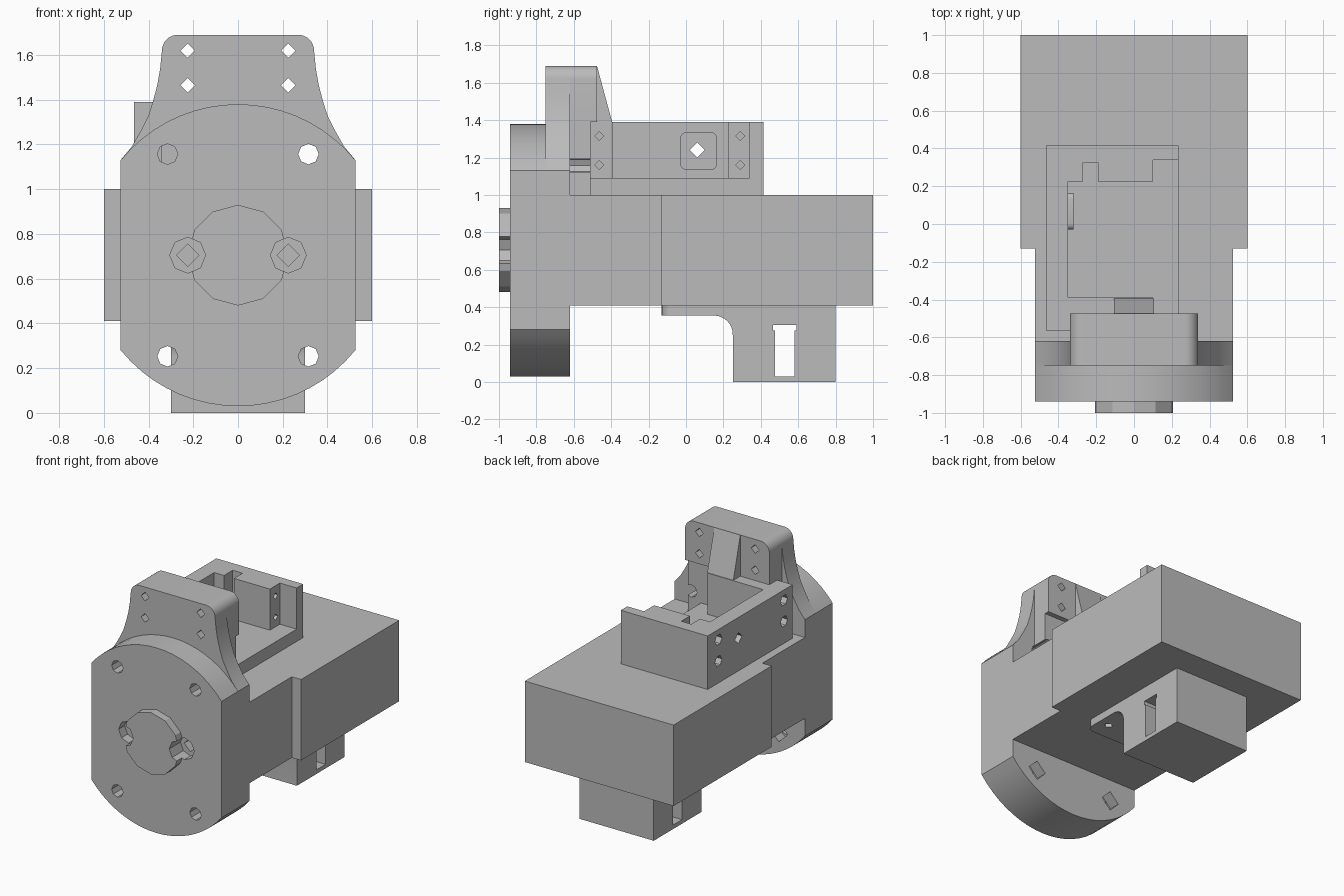
import bpy, bmesh, math
from mathutils import Matrix, Vector

if "Cube" in bpy.data.objects:
    bpy.data.objects.remove(bpy.data.objects["Cube"])

grey = bpy.data.materials.new("plain grey")
grey.use_nodes = True
grey.diffuse_color = (0.5, 0.5, 0.5, 1)
grey.node_tree.nodes["Principled BSDF"].inputs["Base Color"].default_value = (0.5, 0.5, 0.5, 1)


def make(name, bm):
    bmesh.ops.recalc_face_normals(bm, faces=bm.faces)
    mesh = bpy.data.meshes.new(name)
    bm.to_mesh(mesh)
    bm.free()
    mesh.materials.append(grey)
    ob = bpy.data.objects.new(name, mesh)
    bpy.context.collection.objects.link(ob)
    return ob


def box(name, x, y, z):
    bm = bmesh.new()
    bmesh.ops.create_cube(bm, size=1)
    for v in bm.verts:
        v.co = [(r[0] + r[1]) / 2 + c * (r[1] - r[0]) for c, r in zip(v.co, (x, y, z))]
    return make(name, bm)


def prism(name, points, axis, a, b):
    """Extrude a 2D outline along an axis from a to b."""
    bm = bmesh.new()
    place = {"x": lambda p: (a, p[0], p[1]), "y": lambda p: (p[0], a, p[1]),
             "z": lambda p: (p[0], p[1], a)}[axis]
    face = bm.faces.new([bm.verts.new(place(p)) for p in points])
    out = bmesh.ops.extrude_face_region(bm, geom=[face])
    step = Vector([(b - a) * (axis == k) for k in "xyz"])
    bmesh.ops.translate(bm, vec=step, verts=[g for g in out["geom"] if isinstance(g, bmesh.types.BMVert)])
    return make(name, bm)


def arc(cx, cz, r, start, end, n=8):
    angles = [math.radians(start + (end - start) * i / n) for i in range(n + 1)]
    return [(cx + r * math.cos(t), cz + r * math.sin(t)) for t in angles]


def drill(axis, u, v, r, a, b, sides=4):
    return prism("drill", arc(u, v, r, 0, 360, sides)[:-1], axis, a, b)


def cut(ob, cutters):
    for c in cutters:
        c.hide_render = True
        mod = ob.modifiers.new("cut", "BOOLEAN")
        mod.operation, mod.solver, mod.object = "DIFFERENCE", "EXACT", c
        bpy.context.view_layer.objects.active = ob
        bpy.ops.object.modifier_apply(modifier=mod.name)
        bpy.data.objects.remove(c)
    return ob


def mirrored(points):
    return points + [(-x, z) for x, z in reversed(points)]


SIDES = (-1, 1)
AXIS_Z = 0.705

# Housing: wide rear block and narrower neck
box("rear_housing", (-0.6, 0.6), (-0.13, 1), (0.41, 1))
box("front_housing", (-0.525, 0.525), (-0.62, -0.13), (0.41, 1))


# Cutters shared by the flange, the boss and the bracket
def shaft_pockets():
    out = []
    for s in SIDES:
        out.append(drill("y", s * 0.225, AXIS_Z, 0.08, -1.1, -0.87, 8))
        out.append(drill("y", s * 0.225, AXIS_Z, 0.05, -0.9, -0.75))
    return out


def bolts(z, back):
    return [drill("y", s * 0.315, z, 0.046, -1.1, back, 8) for s in SIDES]


def bracket_holes():
    return [drill("y", s * 0.225, z, 0.032, -0.9, -0.3) for s in SIDES for z in (1.465, 1.62)]


# Round front flange with flat sides
half = math.degrees(math.acos(0.525 / 0.675))
outline = mirrored(arc(0, AXIS_Z, 0.675, -half, -90, 9)[::-1][1:]
                   + arc(0, AXIS_Z, 0.675, half, 90, 9)[:-1])
outline = arc(0, AXIS_Z, 0.675, half, 180 - half, 18) + arc(0, AXIS_Z, 0.675, 180 + half, 360 - half, 18)
lower = [p for p in outline if p[1] < 1.12] + [(0.525, 1.0), (-0.525, 1.0)]
flange = prism("front_flange", outline, "y", -0.94, -0.75)
cut(flange, shaft_pockets() + bolts(1.157, -0.5) + bolts(0.253, -0.5))
flange_back = prism("flange_back", lower, "y", -0.75, -0.62)
nuts = [drill("y", s * 0.315, 0.253, 0.07, -0.7, -0.5) for s in SIDES]
cut(flange_back, bolts(0.253, -0.5) + nuts)

# Central boss
boss = prism("centre_boss", arc(0, AXIS_Z, 0.225, 90, 450, 12)[:-1], "y", -1, -0.94)
cut(boss, shaft_pockets())

# Upright bracket: flared plate, ears, and rib
corner = arc(0.27, 1.62, 0.07, 0, 90)
flare = [(0.525, 1.0), (0.525, 1.13), (0.475, 1.19), (0.435, 1.26), (0.4, 1.33),
         (0.378, 1.4), (0.36, 1.47), (0.348, 1.54)]
plate = prism("bracket_plate", mirrored(flare + corner), "y", -0.75, -0.62)
cut(plate, bracket_holes() + bolts(1.157, -0.4))
ears = prism("bracket_ears", mirrored([(0.34, 1.39)] + corner), "y", -0.62, -0.475)
cut(ears, bracket_holes())
base = box("bracket_base", (-0.34, 0.34), (-0.62, -0.51), (1, 1.39))
cut(base, bolts(1.157, -0.4))
prism("bracket_rib", [(-0.476, 1.69), (-0.476, 1.39), (-0.395, 1.39)], "x", -0.105, 0.105)

# Tray on top, open to one side
tray = box("top_tray", (-0.465, 0.235), (-0.565, 0.415), (1, 1.39))
cutters = [
    box("cut", (0.1, 0.5), (-0.51, 0.34), (1.09, 1.6)),
    box("cut", (-0.35, 0.5), (-0.39, 0.225), (1.09, 1.6)),
    box("cut", (-0.27, -0.19), (0.1, 0.325), (1.09, 1.6)),
    box("cut", (-0.34, 0.5), (-0.7, -0.512), (0.9, 1.6)),
    drill("x", 0.06, 1.24, 0.04, -0.6, -0.3),
]
for y in (-0.465, 0.29):
    for z in (1.16, 1.315):
        cutters.append(drill("x", y, z, 0.024, -0.05, 0.2))
        cutters.append(drill("x", y, z, 0.04, -0.6, -0.4, 6))
cut(tray, cutters)

# Rounded pad on the tray's inner wall
y0, y1, z0, z1, r = -0.03, 0.165, 1.135, 1.335, 0.03
pad = prism("tray_pad", arc(y1 - r, z1 - r, r, 0, 90, 4) + arc(y0 + r, z1 - r, r, 90, 180, 4)
            + arc(y0 + r, z0 + r, r, 180, 270, 4) + arc(y1 - r, z0 + r, r, 270, 360, 4),
            "x", -0.355, -0.32)
cut(pad, [drill("x", 0.06, 1.24, 0.04, -0.6, -0.2)])

# Underside box with side window, fillet and mounting tongue
under = prism("lower_box", [(0.8, 0.41), (0.8, 0), (0.25, 0), (0.25, 0.25)]
              + arc(0.15, 0.255, 0.1, 0, 90)[1:] + [(0.15, 0.41)], "x", -0.3, 0.3)
cut(under, [box("cut", (-0.5, 0.5), (0.475, 0.58), (0.03, 0.28)),
            box("cut", (-0.5, 0.5), (0.465, 0.59), (0.275, 0.305))])
tongue = prism("lower_tongue", [(0.3, 0.16), (-0.3, 0.16)] + arc(-0.24, -0.07, 0.06, 180, 270, 5)
               + arc(0.24, -0.07, 0.06, 270, 360, 5), "z", 0.355, 0.41)
cut(tongue, [drill("z", s * 0.22, 0.0, 0.03, 0.3, 0.405) for s in SIDES])

# Smooth the curved walls, keep edges crisp
bpy.ops.object.select_all(action="DESELECT")
for ob in bpy.context.scene.objects:
    if ob.type == "MESH":
        ob.select_set(True)
        bpy.context.view_layer.objects.active = ob
bpy.ops.object.shade_smooth_by_angle(angle=math.radians(25))
